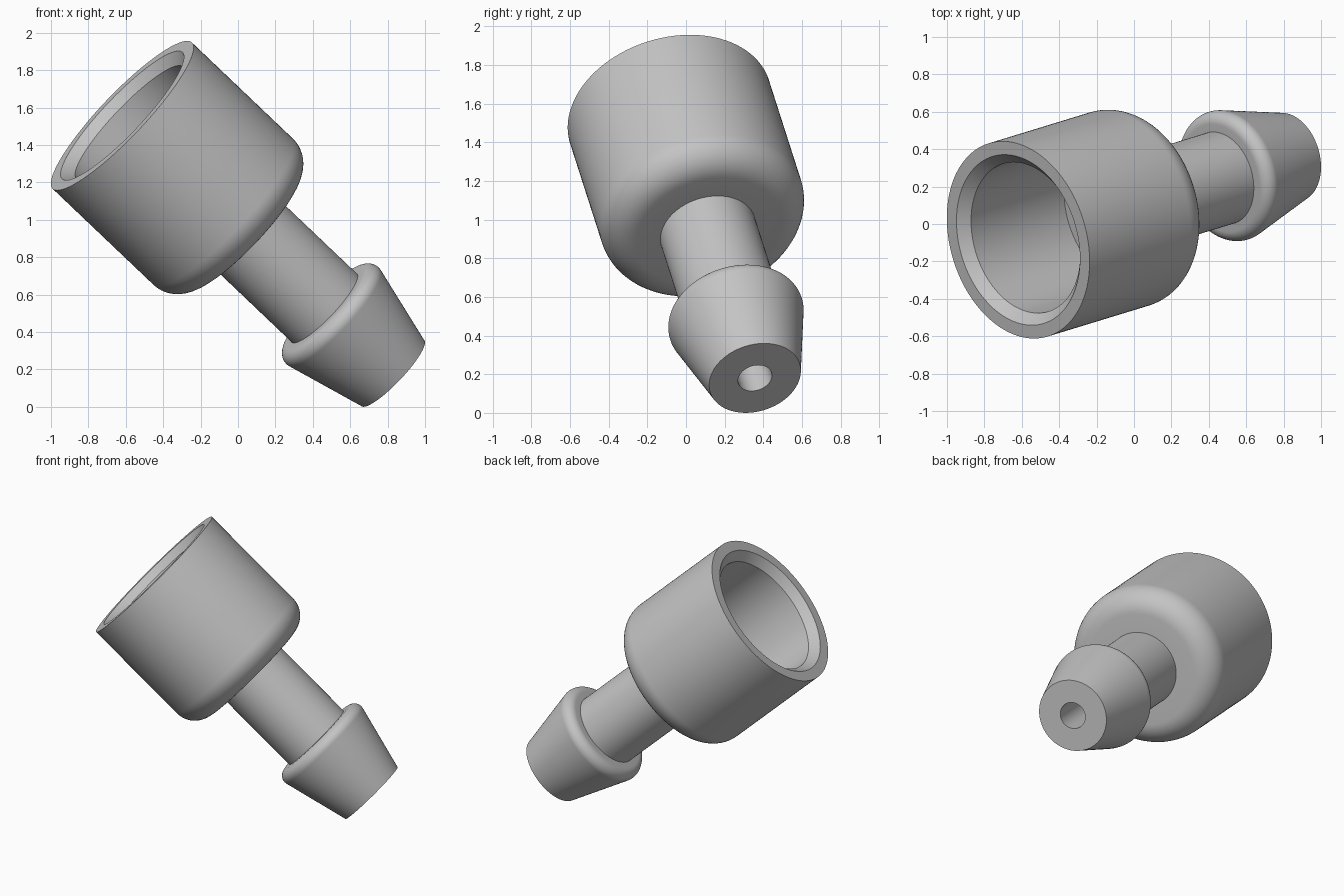
import bpy
import bmesh
from math import sin, cos, pi, radians
from mathutils import Vector

cube = bpy.data.objects.get("Cube")
if cube:
    bpy.data.objects.remove(cube)

STEPS = 128
RIM = Vector((-0.619, -0.085, 1.557))    # centre of the open rim
TIP = Vector((0.828, 0.357, 0.18))       # centre of the nozzle tip
LENGTH = (TIP - RIM).length

gray = bpy.data.materials.new("plain gray")
gray.use_nodes = True
color = (0.55, 0.55, 0.55, 1)
gray.diffuse_color = color
gray.node_tree.nodes["Principled BSDF"].inputs["Base Color"].default_value = color


def fillet(radius, along, size, start, end, count=12):
    """Arc of (radius, along) points; angle 0 points outward, 90 toward the tip."""
    angles = [radians(start + (end - start) * i / count) for i in range(count + 1)]
    return [(radius + size * cos(a), along + size * sin(a)) for a in angles]


def lathe(name, profile):
    """Spin a closed profile about the rim-to-tip axis."""
    bm = bmesh.new()
    verts = [bm.verts.new((r, 0, z)) for r, z in profile]
    edges = [bm.edges.new((verts[i - 1], verts[i])) for i in range(len(verts))]
    bmesh.ops.spin(bm, geom=verts + edges, cent=(0, 0, 0), axis=(0, 0, 1),
                   angle=2 * pi, steps=STEPS)
    bmesh.ops.remove_doubles(bm, verts=bm.verts, dist=0.0001)
    bmesh.ops.recalc_face_normals(bm, faces=bm.faces)
    mesh = bpy.data.meshes.new(name)
    bm.to_mesh(mesh)
    bm.free()
    mesh.materials.append(gray)
    obj = bpy.data.objects.new(name, mesh)
    bpy.context.collection.objects.link(obj)
    obj.location = RIM
    obj.rotation_euler = (TIP - RIM).to_track_quat("Z", "Y").to_euler()
    bpy.ops.object.select_all(action="DESELECT")
    obj.select_set(True)
    bpy.context.view_layer.objects.active = obj
    bpy.ops.object.shade_smooth_by_angle(angle=radians(30))
    return obj


hole, stem = 0.09, 0.253

# cup: bore with chamfered mouth, and rounded base
cup = [(hole, 0.76), (0.413, 0.76), (0.413, 0.056), (0.467, 0), (0.54, 0)]
cup += fillet(0.38, 0.763, 0.16, 0, 90)

# stem into the barb: rounded shoulder, then a taper to the tip
barb = [(stem, 0.923), (stem, 1.528)]
barb += fillet(0.295, 1.59, 0.062, -90, 14.3)
barb += [(0.243, LENGTH), (hole, LENGTH)]

lathe("hose_fitting", cup + barb)
